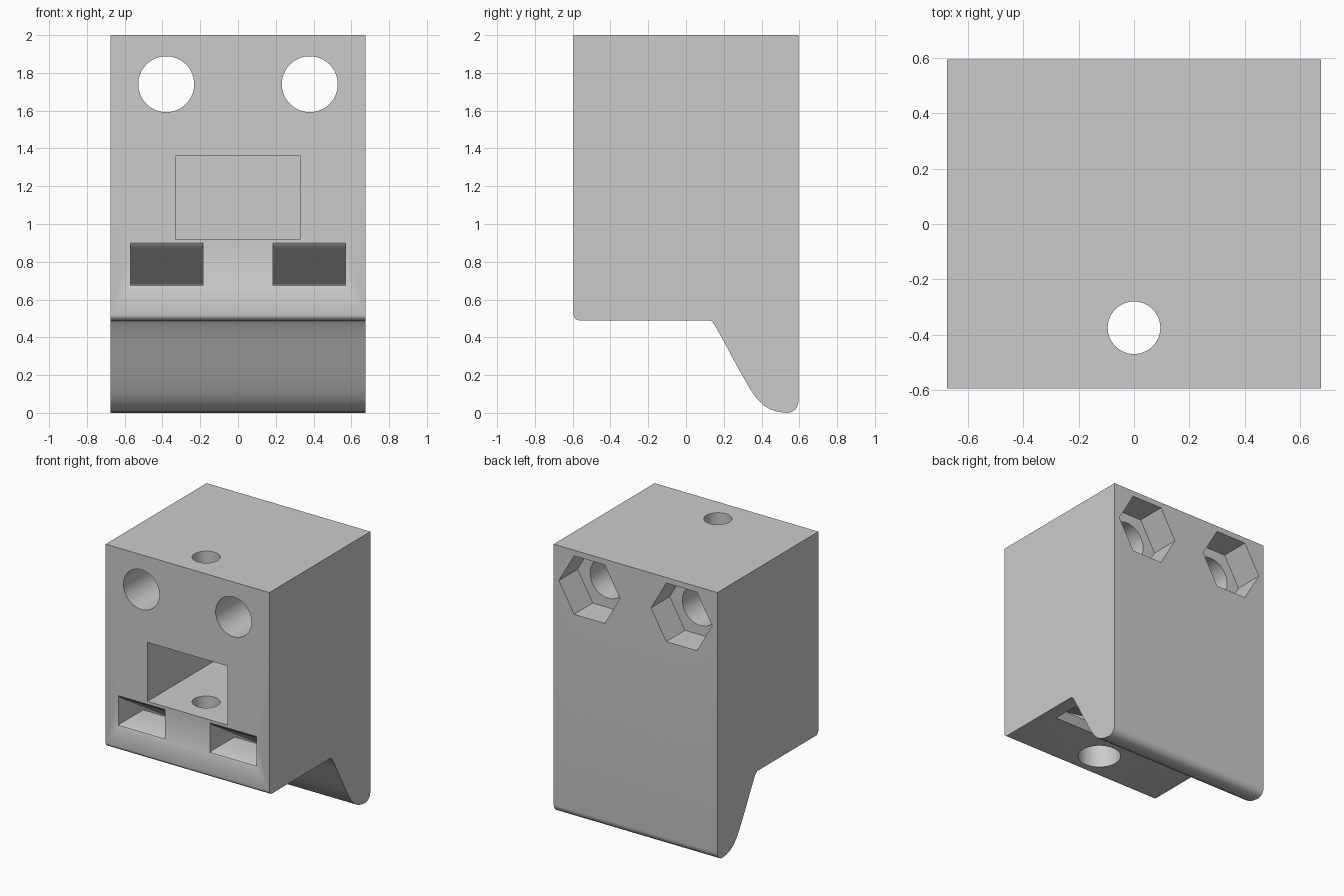
import bpy, bmesh, math
from mathutils import Matrix, Vector

if "Cube" in bpy.data.objects:
    bpy.data.objects.remove(bpy.data.objects["Cube"])

HALF_W, HALF_D = 0.675, 0.595
HOLE_X, HOLE_Z, BORE_Y = 0.38, 1.74, -0.375

grey = bpy.data.materials.new("light_grey")
grey.use_nodes = True
colour = (0.6, 0.6, 0.6, 1)
grey.diffuse_color = colour
grey.node_tree.nodes["Principled BSDF"].inputs["Base Color"].default_value = colour


def finish(name, bm):
    bmesh.ops.recalc_face_normals(bm, faces=bm.faces)
    mesh = bpy.data.meshes.new(name)
    bm.to_mesh(mesh)
    bm.free()
    mesh.materials.append(grey)
    obj = bpy.data.objects.new(name, mesh)
    bpy.context.collection.objects.link(obj)
    return obj


def prism(name, profile, x0, x1):
    """Extrude a side (y, z) profile from x0 to x1."""
    bm = bmesh.new()
    face = bm.faces.new([bm.verts.new((x0, y, z)) for y, z in profile])
    new = bmesh.ops.extrude_face_region(bm, geom=[face])["geom"]
    verts = [v for v in new if isinstance(v, bmesh.types.BMVert)]
    bmesh.ops.translate(bm, verts=verts, vec=(x1 - x0, 0, 0))
    return finish(name, bm)


def rod(name, start, end, radius, sides=64, turn=0):
    """Straight round or polygonal cutter between two points."""
    start, end = Vector(start), Vector(end)
    axis = end - start
    aim = axis.to_track_quat("Z", "Y").to_matrix().to_4x4()
    bm = bmesh.new()
    bmesh.ops.create_cone(bm, cap_ends=True, segments=sides, radius1=radius,
                          radius2=radius, depth=axis.length,
                          matrix=Matrix.Translation((start + end) / 2) @ aim
                          @ Matrix.Rotation(turn, 4, "Z"))
    return finish(name, bm)


def arc(cy, cz, r, a0, a1, steps=6):
    angles = [math.radians(a0 + (a1 - a0) * i / steps) for i in range(steps + 1)]
    return [(cy + r * math.cos(a), cz + r * math.sin(a)) for a in angles]


# Body with rounded lower edges and a curved rear lip
profile = [(-HALF_D, 2.0)]
profile += arc(-HALF_D + 0.03, 0.52, 0.03, 180, 270)
profile += [(0.12, 0.49), (0.135, 0.485), (0.15, 0.468), (0.2, 0.38), (0.25, 0.285),
            (0.3, 0.195), (0.34, 0.125), (0.375, 0.075), (0.41, 0.04),
            (0.45, 0.017), (0.49, 0.005)]
profile += arc(HALF_D - 0.06, 0.06, 0.06, 270, 360)
profile += [(HALF_D, 2.0)]
body = prism("mount_body", profile, -HALF_W, HALF_W)

# Front pocket
pocket = [(-0.7, 0.92), (0.25, 0.92), (0.25, 1.36), (-0.7, 1.36)]
cutters = [prism("pocket_cutter", pocket, -0.33, 0.33)]

# Vertical bolt hole and wider recess underneath
cutters.append(rod("bolt_cutter", (0, BORE_Y, 0.3), (0, BORE_Y, 2.1), 0.095))
cutters.append(rod("bolt_head_cutter", (0, BORE_Y, 0.3), (0, BORE_Y, 0.78), 0.148))

# Strap slot running from the front down to the underside, with eased mouth
slot = [(-0.7, 0.665), (-HALF_D, 0.665), (-0.59, 0.675), (-0.575, 0.682), (-0.3, 0.68),
        (-0.16, 0.49), (-0.16, 0.4), (0.1, 0.4), (0.04, 0.49), (-0.56, 0.868),
        (-0.585, 0.885), (-HALF_D, 0.9), (-0.7, 0.9)]

# Paired slots, through holes and hexagonal nut recesses
for side, s in (("left", 1), ("right", -1)):
    x = s * HOLE_X
    cutters.append(prism(side + "_slot_cutter", slot, s * 0.185, s * 0.57))
    cutters.append(rod(side + "_hole_cutter", (x, -0.7, HOLE_Z), (x, 0.7, HOLE_Z), 0.148))
    nut = rod(side + "_nut_cutter", (x, HALF_D - 0.22, HOLE_Z), (x, 0.7, HOLE_Z), 0.252, 6)
    # Point the hexagon corners sideways
    reach = max(v.co.x - x for v in nut.data.vertices)
    if reach < 0.24:
        nut.data.transform(Matrix.Translation((x, 0, HOLE_Z)) @ Matrix.Rotation(math.pi / 6, 4, "Y")
                           @ Matrix.Translation((-x, 0, -HOLE_Z)))
    cutters.append(nut)

# Cut everything out of the body
bpy.context.view_layer.objects.active = body
for cutter in cutters:
    mod = body.modifiers.new(cutter.name, "BOOLEAN")
    mod.operation = "DIFFERENCE"
    mod.solver = "EXACT"
    mod.object = cutter
    bpy.ops.object.modifier_apply(modifier=mod.name)
    bpy.data.objects.remove(cutter)

bpy.ops.object.select_all(action="DESELECT")
body.select_set(True)
bpy.ops.object.shade_smooth_by_angle(angle=math.radians(30))
